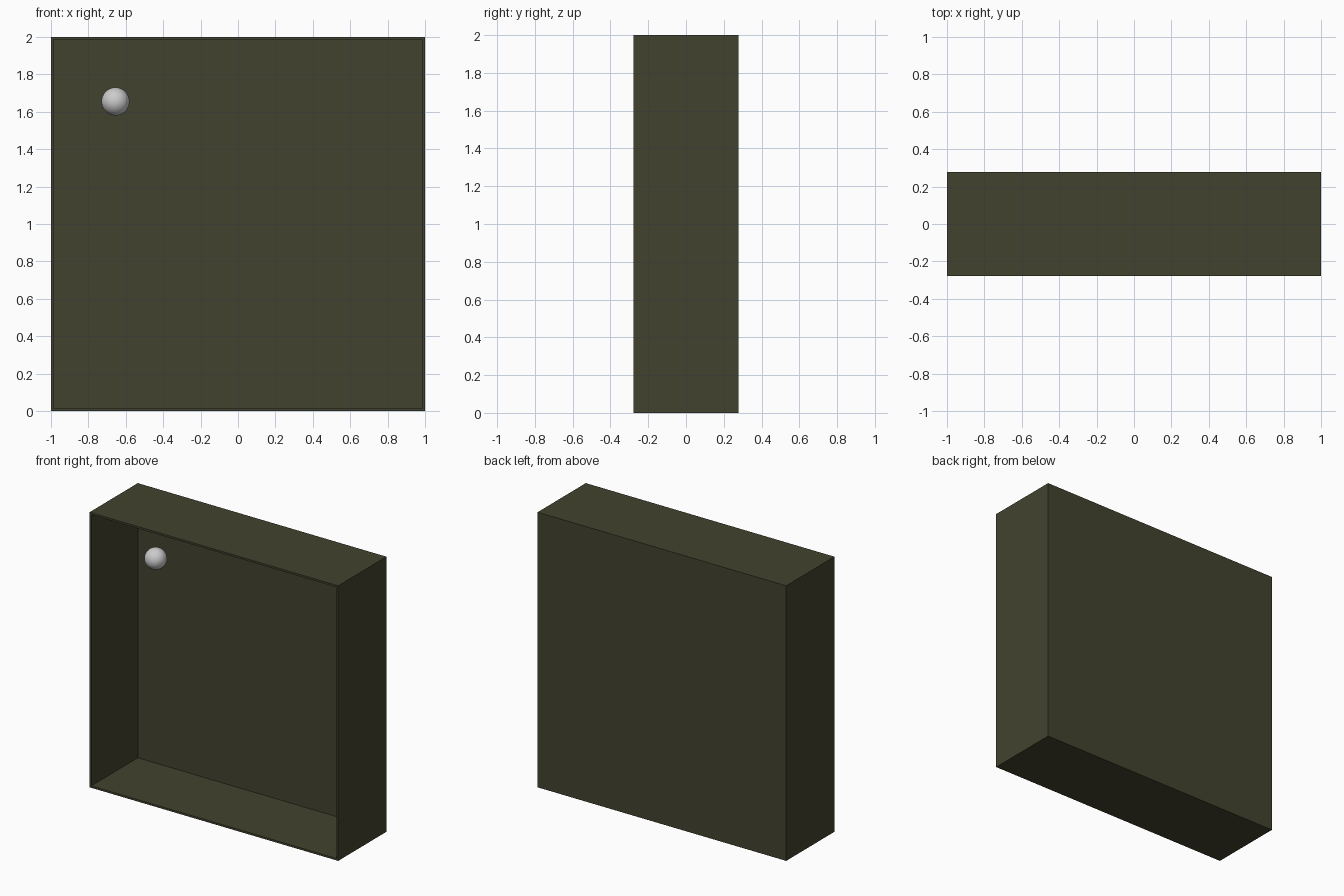
import bpy
import bmesh

if "Cube" in bpy.data.objects:
    bpy.data.objects.remove(bpy.data.objects["Cube"])

HALF_DEPTH = 0.277
WALL = 0.02

# Open-fronted box: push an inset front face back to form the cavity
bm = bmesh.new()
bmesh.ops.create_cube(bm, size=1)
bmesh.ops.scale(bm, vec=(2, 2 * HALF_DEPTH, 2), verts=bm.verts)
bmesh.ops.translate(bm, vec=(0, 0, 1), verts=bm.verts)
bm.normal_update()
front = min(bm.faces, key=lambda f: f.calc_center_median().y)
bmesh.ops.inset_region(bm, faces=[front], thickness=WALL)
extruded = bmesh.ops.extrude_discrete_faces(bm, faces=[front])
back = extruded["faces"][0]
bmesh.ops.translate(bm, vec=(0, 2 * HALF_DEPTH - WALL, 0), verts=back.verts)
bmesh.ops.recalc_face_normals(bm, faces=bm.faces)
mesh = bpy.data.meshes.new("open_box")
bm.to_mesh(mesh)
bm.free()
box = bpy.data.objects.new("open_box", mesh)
bpy.context.collection.objects.link(box)

olive = bpy.data.materials.new("dark_olive")
olive.diffuse_color = (0.055, 0.055, 0.029, 1)
olive.use_nodes = True
olive.node_tree.nodes["Principled BSDF"].inputs["Base Color"].default_value = olive.diffuse_color
mesh.materials.append(olive)

# Small ball floating in the upper left of the cavity
bpy.ops.mesh.primitive_uv_sphere_add(segments=32, ring_count=16, radius=0.075,
                                     location=(-0.655, -0.01, 1.655))
bpy.context.object.name = "ball"
bpy.ops.object.shade_smooth()
